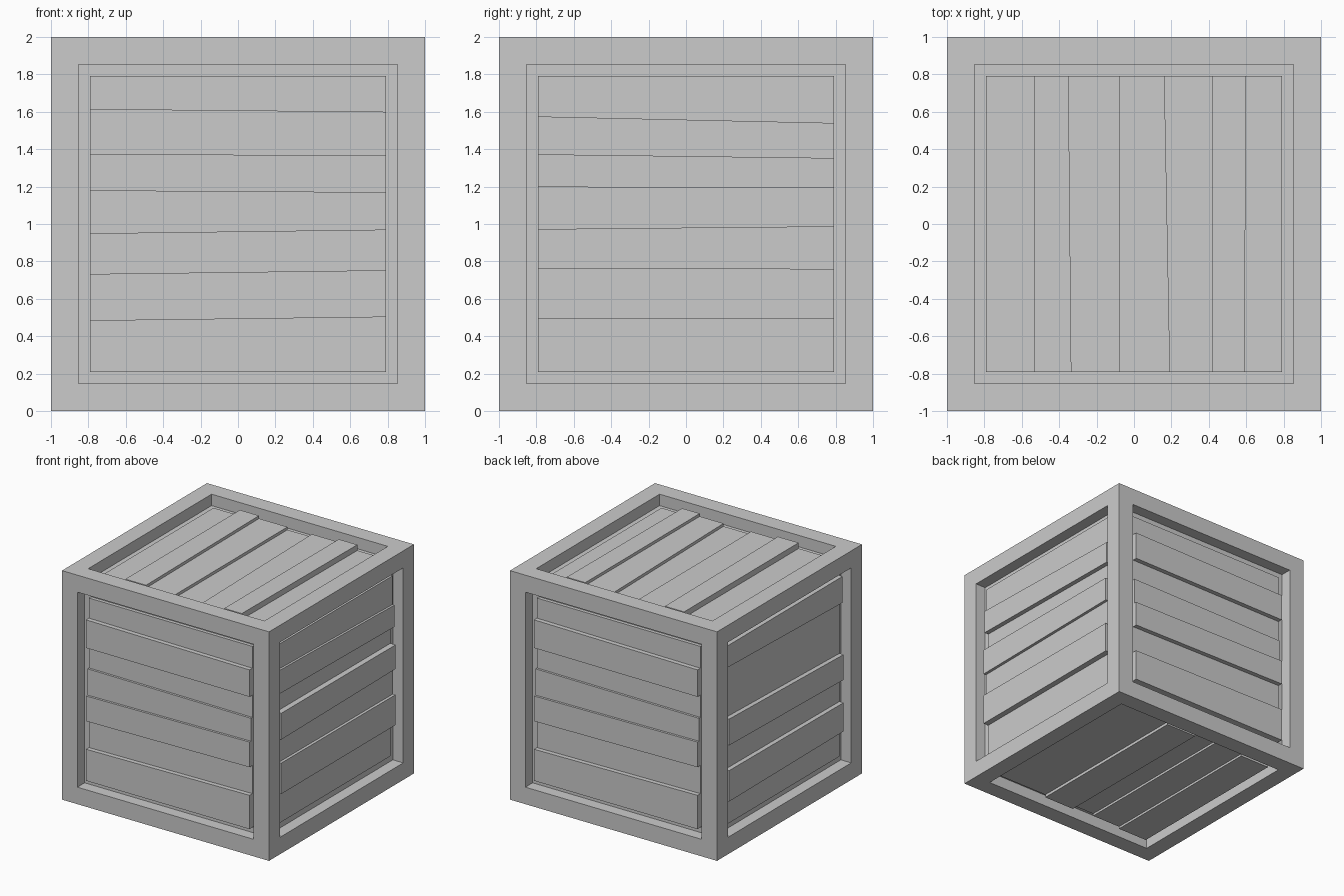
import bpy
import bmesh
from mathutils import Vector

default_cube = bpy.data.objects.get("Cube")
if default_cube:
    bpy.data.objects.remove(default_cube, do_unlink=True)

HALF = 1.0        # half the crate size
OPENING = 0.79    # half the width of each framed opening
FLOOR = 0.10      # depth of the pocket behind the planks
CENTRE = Vector((0, 0, HALF))

X, Y, Z = Vector((1, 0, 0)), Vector((0, 1, 0)), Vector((0, 0, 1))

# Single plain material
grey = bpy.data.materials.new("plain grey")
grey.use_nodes = True
colour = (0.6, 0.6, 0.6, 1)
grey.diffuse_color = colour
grey.node_tree.nodes["Principled BSDF"].inputs["Base Color"].default_value = colour


def add_object(name, bm):
    bmesh.ops.recalc_face_normals(bm, faces=bm.faces[:])
    mesh = bpy.data.meshes.new(name)
    bm.to_mesh(mesh)
    bm.free()
    mesh.materials.append(grey)
    obj = bpy.data.objects.new(name, mesh)
    bpy.context.collection.objects.link(obj)
    return obj


def build_frame():
    """Cube with a square pocket sunk into each side."""
    bm = bmesh.new()
    bmesh.ops.create_cube(bm, size=2 * HALF)
    bmesh.ops.translate(bm, verts=bm.verts[:], vec=CENTRE)
    for face in bm.faces[:]:
        normal = face.normal.copy()
        bmesh.ops.inset_individual(bm, faces=[face], thickness=HALF - OPENING)
        pocket = bmesh.ops.extrude_discrete_faces(bm, faces=[face])["faces"][0]
        bmesh.ops.translate(bm, verts=pocket.verts[:], vec=-normal * FLOOR)
    add_object("crate_frame", bm)


def build_planks(side, along, across, outward, seams, depths):
    """Fill one pocket; seams give the plank edges at both ends, depths the recess."""
    edges = [(-OPENING, -OPENING), *seams, (OPENING, OPENING)]
    for i, depth in enumerate(depths):
        bm = bmesh.new()
        loops = []
        for level in (HALF - FLOOR, HALF - depth):
            corners = ((-OPENING, edges[i][0]), (OPENING, edges[i][1]),
                       (OPENING, edges[i + 1][1]), (-OPENING, edges[i + 1][0]))
            loops.append([bm.verts.new(CENTRE + along * a + across * b + outward * level)
                          for a, b in corners])
        low, high = loops
        bm.faces.new(low)
        bm.faces.new(high)
        for k in range(4):
            n = (k + 1) % 4
            bm.faces.new((low[k], low[n], high[n], high[k]))
        add_object(f"{side}_plank_{i + 1}", bm)


build_frame()

# Front and back share one plank layout
end_seams = [(-.515, -.495), (-.27, -.25), (-.05, -.03),
             (.18, .17), (.37, .365), (.615, .60)]
end_depths = [.03, .07, .03, .05, .07, .03, .07]
build_planks("front", X, Z, -Y, end_seams, end_depths)
build_planks("back", -X, Z, Y, end_seams, end_depths)

# Sides
build_planks("left", Y, Z, X,
             [(-.505, -.505), (-.235, -.24), (-.03, -.015),
              (.20, .195), (.37, .35), (.575, .54)],
             [.08, .03, .055, .03, .08, .04, .06])
build_planks("right", -Y, Z, -X,
             [(-.57, -.56), (-.30, -.31), (-.08, -.11), (.15, .11), (.60, .56)],
             [.07, .03, .07, .03, .07, .04])

# Lid and base
build_planks("top", Y, X, Z,
             [(-.535, -.535), (-.335, -.35), (-.075, -.075),
              (.19, .16), (.42, .42), (.59, .60)],
             [.08, .03, .055, .08, .055, .03, .08])
build_planks("bottom", Y, X, -Z,
             [(-.50, -.50), (-.22, -.22), (0, 0), (.30, .30)],
             [.03, .05, .07, .035, .06])
